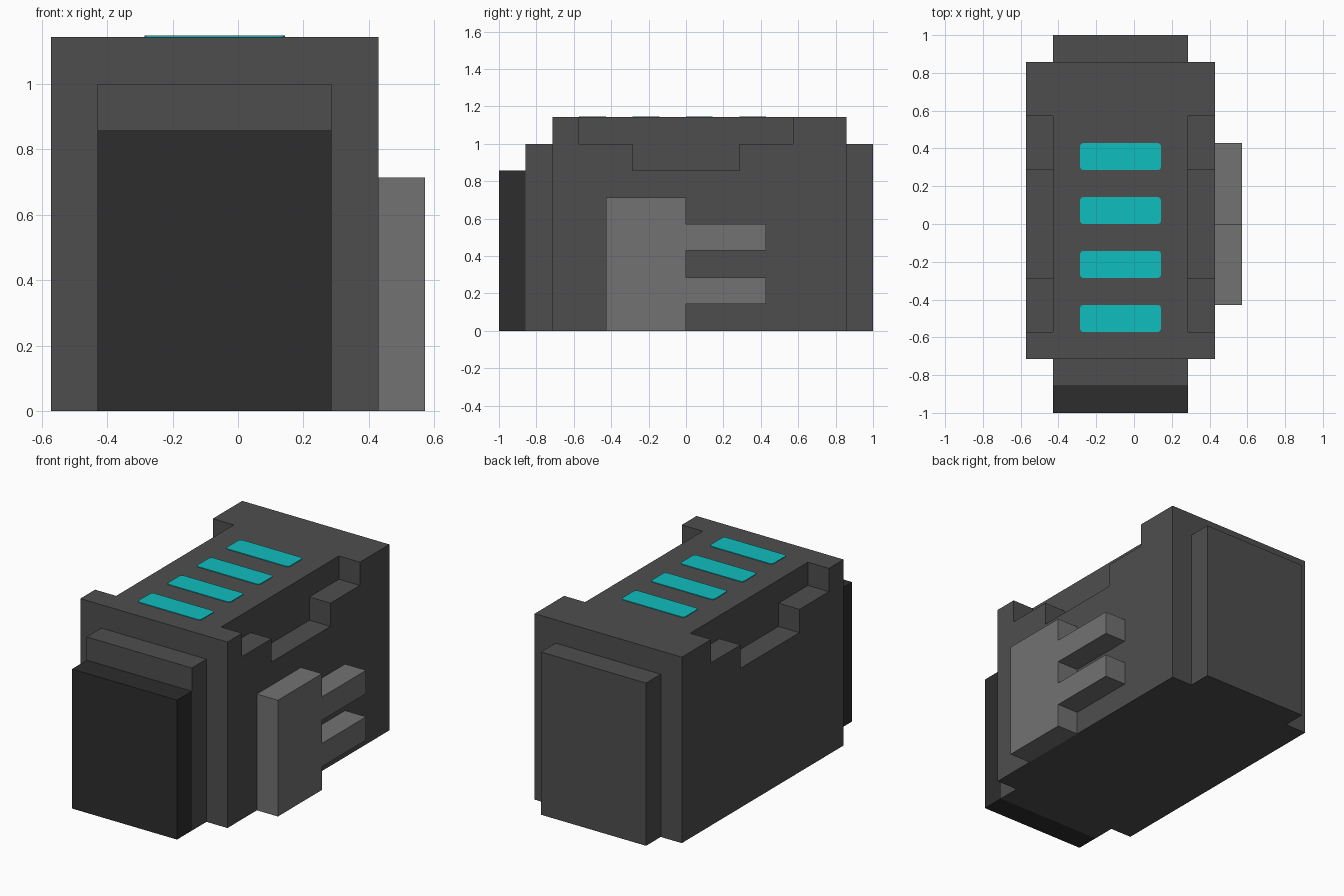
import bpy
import bmesh

U = 1 / 7  # the whole model sits on a grid of this size

cube = bpy.data.objects.get("Cube")
if cube:
    bpy.data.objects.remove(cube, do_unlink=True)


def material(name, r, g, b):
    m = bpy.data.materials.new(name)
    m.use_nodes = True
    m.diffuse_color = (r, g, b, 1)
    m.node_tree.nodes["Principled BSDF"].inputs["Base Color"].default_value = (r, g, b, 1)
    return m


casing_grey = material("casing grey", 0.076, 0.076, 0.076)
cap_black = material("cap black", 0.026, 0.026, 0.026)
bracket_grey = material("bracket grey", 0.168, 0.168, 0.168)
light_cyan = material("light cyan", 0.005, 0.515, 0.52)


def prism(name, profile, x0, x1, mat):
    """Extrude a (y, z) profile from x0 to x1, all in grid units."""
    bm = bmesh.new()
    face = bm.faces.new([bm.verts.new((x0 * U, y * U, z * U)) for y, z in profile])
    new = bmesh.ops.extrude_face_region(bm, geom=[face])["geom"]
    moved = [v for v in new if isinstance(v, bmesh.types.BMVert)]
    bmesh.ops.translate(bm, verts=moved, vec=((x1 - x0) * U, 0, 0))
    bmesh.ops.recalc_face_normals(bm, faces=bm.faces)
    mesh = bpy.data.meshes.new(name)
    bm.to_mesh(mesh)
    bm.free()
    mesh.materials.append(mat)
    obj = bpy.data.objects.new(name, mesh)
    bpy.context.collection.objects.link(obj)
    return obj


def box(name, x, y, z, mat):
    profile = [(y[0], z[0]), (y[1], z[0]), (y[1], z[1]), (y[0], z[1])]
    return prism(name, profile, x[0], x[1], mat)


# Main casing with a stepped notch cut along each upper side
casing = box("casing", (-4, 3), (-5, 6), (0, 8), casing_grey)
notch = [(-4, 9), (-4, 7), (-2, 7), (-2, 6), (2, 6), (2, 7), (4, 7), (4, 9)]
for side, x0, x1 in (("right", -5, -3), ("left", 2, 4)):
    cutter = prism(side + "_notch_cutter", notch, x0, x1, casing_grey)
    cutter.hide_render = True
    mod = casing.modifiers.new(side + " notch", "BOOLEAN")
    mod.operation = "DIFFERENCE"
    mod.solver = "EXACT"
    mod.object = cutter
    bpy.context.view_layer.objects.active = casing
    bpy.ops.object.modifier_apply(modifier=mod.name)
    bpy.data.objects.remove(cutter, do_unlink=True)

# Stepped ends
box("front_step", (-3, 2), (-6, -5), (0, 7), casing_grey)
box("front_cap", (-3, 2), (-7, -6), (0, 6), cap_black)
box("back_plate", (-3, 2), (6, 7), (0, 7), casing_grey)

# Side bracket with two prongs
bracket = [(-3, 0), (0, 0), (0, 1), (3, 1), (3, 2), (0, 2),
           (0, 3), (3, 3), (3, 4), (0, 4), (0, 5), (-3, 5)]
prism("side_bracket", bracket, 3, 4, bracket_grey)

# Row of light strips on top, with clipped corners
for i in range(4):
    strip = box(f"light_strip_{i + 1}", (-2, 1), (2 * i - 4, 2 * i - 3), (8, 8.03), light_cyan)
    bm = bmesh.new()
    bm.from_mesh(strip.data)
    corners = [e for e in bm.edges if abs(e.verts[0].co.z - e.verts[1].co.z) > 0.001]
    bmesh.ops.bevel(bm, geom=corners, offset=0.016, segments=2, profile=0.5, affect="EDGES")
    bm.to_mesh(strip.data)
    bm.free()
